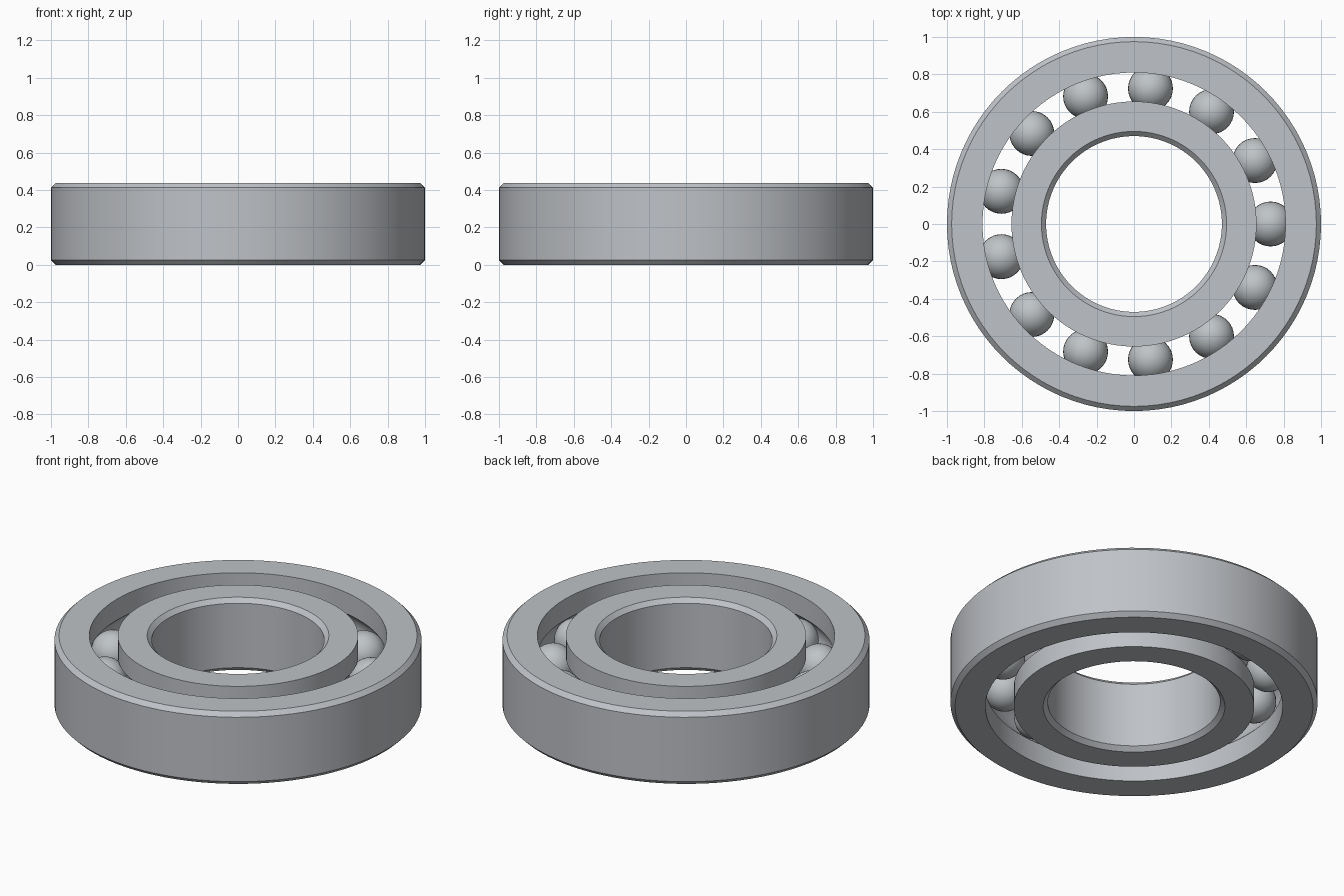
import bpy
import math

if "Cube" in bpy.data.objects:
    bpy.data.objects.remove(bpy.data.objects["Cube"])

HEIGHT = 0.437
MID = HEIGHT / 2
PITCH = 0.73        # radius of the ball circle
BALL = 0.12
GROOVE = 0.122
CHAMFER = 0.025
BALL_COUNT = 13
SEGMENTS = 96


def make_material(name, color):
    mat = bpy.data.materials.new(name)
    mat.use_nodes = True
    mat.diffuse_color = (*color, 1)
    mat.node_tree.nodes["Principled BSDF"].inputs["Base Color"].default_value = (*color, 1)
    return mat


steel = make_material("steel grey", (0.52, 0.54, 0.57))
ball_steel = make_material("ball steel", (0.52, 0.55, 0.57))


def finish(obj, mat):
    obj.data.materials.append(mat)
    bpy.ops.object.select_all(action="DESELECT")
    obj.select_set(True)
    bpy.context.view_layer.objects.active = obj
    bpy.ops.object.shade_smooth_by_angle(angle=math.radians(25))


def make_race(name, rim, track):
    """Lathe a ring: chamfered at the rim radius, ball groove at the track radius."""
    side = 1 if rim > track else -1
    inset = rim - side * CHAMFER
    profile = [(track, 0), (inset, 0), (rim, CHAMFER),
               (rim, HEIGHT - CHAMFER), (inset, HEIGHT), (track, HEIGHT)]
    # Groove arc centred on the ball circle
    half = math.acos(abs(track - PITCH) / GROOVE)
    steps = 12
    for i in range(steps + 1):
        a = half - 2 * half * i / steps
        profile.append((PITCH + side * GROOVE * math.cos(a), MID + GROOVE * math.sin(a)))

    n = len(profile)
    verts, faces = [], []
    for s in range(SEGMENTS):
        t = math.tau * s / SEGMENTS
        verts += [(r * math.cos(t), r * math.sin(t), z) for r, z in profile]
        nxt = (s + 1) % SEGMENTS
        for i in range(n):
            j = (i + 1) % n
            quad = (s * n + i, nxt * n + i, nxt * n + j, s * n + j)
            faces.append(quad if side > 0 else quad[::-1])
    mesh = bpy.data.meshes.new(name)
    mesh.from_pydata(verts, [], faces)
    obj = bpy.data.objects.new(name, mesh)
    bpy.context.collection.objects.link(obj)
    finish(obj, steel)


# Races
make_race("outer_race", 1.0, 0.81)
make_race("inner_race", 0.47, 0.655)

# Balls
for k in range(BALL_COUNT):
    a = math.tau * k / BALL_COUNT
    bpy.ops.mesh.primitive_uv_sphere_add(
        segments=32, ring_count=16, radius=BALL,
        location=(PITCH * math.cos(a), PITCH * math.sin(a), MID))
    ball = bpy.context.object
    ball.name = f"ball_{k + 1}"
    finish(ball, ball_steel)
